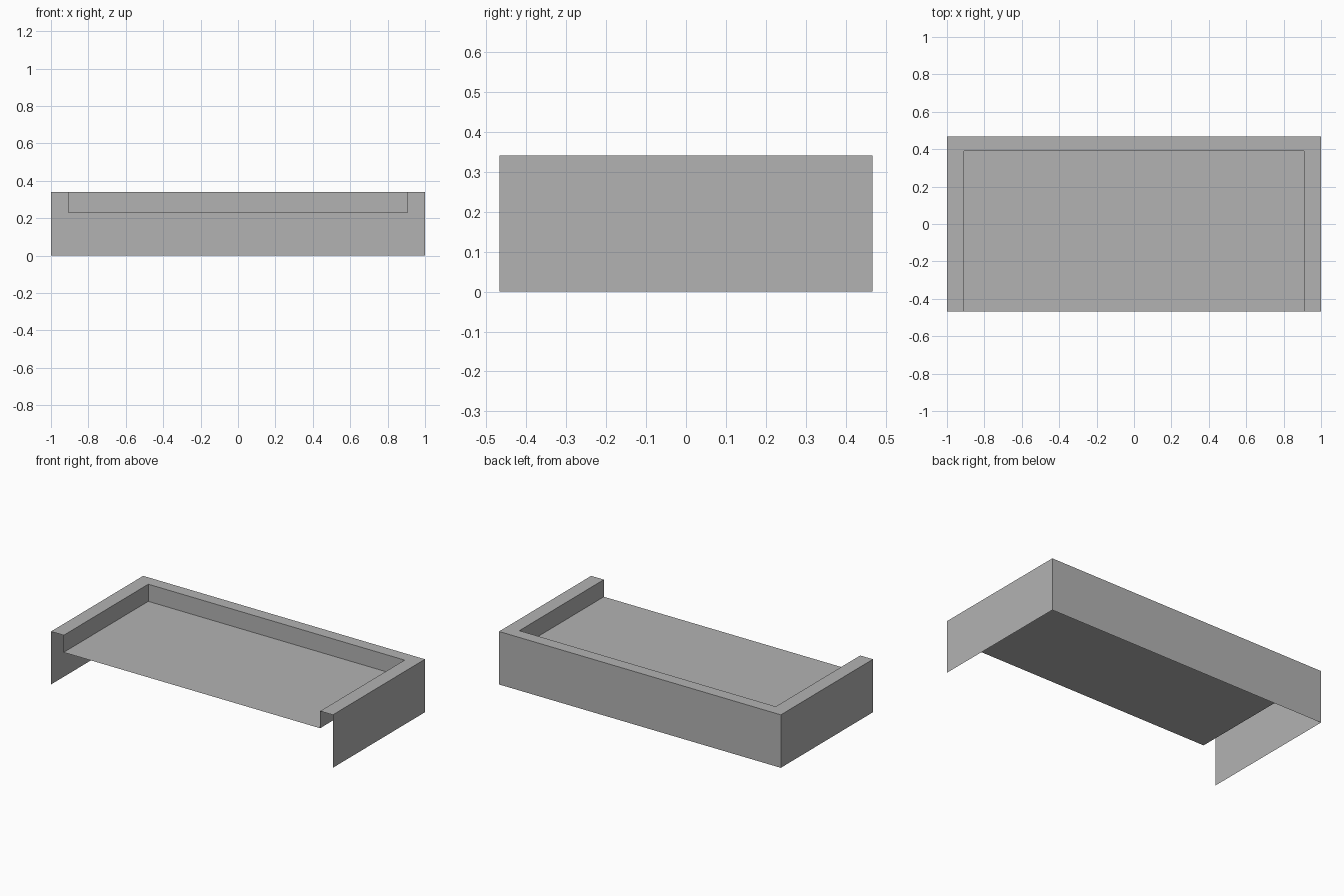
import bpy
import bmesh

cube = bpy.data.objects.get("Cube")
if cube:
    bpy.data.objects.remove(cube, do_unlink=True)

FRONT = -0.467
HEIGHT, FLOOR = 0.34, 0.23

grey = bpy.data.materials.new("plain_grey")
grey.use_nodes = True
colour = (0.45, 0.45, 0.45, 1)
grey.diffuse_color = colour
grey.node_tree.nodes["Principled BSDF"].inputs["Base Color"].default_value = colour


def u_path(half_width, back, z):
    """U-shaped rail, open at the front."""
    return [(-half_width, FRONT, z), (-half_width, back, z),
            (half_width, back, z), (half_width, FRONT, z)]


def add_part(name, faces):
    bm = bmesh.new()
    for face in faces:
        bm.faces.new([bm.verts.new(p) for p in face])
    bmesh.ops.remove_doubles(bm, verts=bm.verts, dist=0.0001)
    mesh = bpy.data.meshes.new(name)
    bm.to_mesh(mesh)
    bm.free()
    mesh.materials.append(grey)
    obj = bpy.data.objects.new(name, mesh)
    bpy.context.collection.objects.link(obj)


def strip(a, b):
    """Quads joining two rails."""
    return [(a[i], b[i], b[i + 1], a[i + 1]) for i in range(len(a) - 1)]


outer_base = u_path(1.0, 0.467, 0)
outer_top = u_path(1.0, 0.467, HEIGHT)
inner_top = u_path(0.91, 0.39, HEIGHT)
inner_base = u_path(0.91, 0.39, FLOOR)

# Open shell: single-sided walls, flat rim and recessed deck
add_part("outer_walls", strip(outer_base, outer_top))
add_part("top_rim", strip(outer_top, inner_top))
add_part("inner_walls", strip(inner_top, inner_base))
add_part("deck", [inner_base[::-1]])
